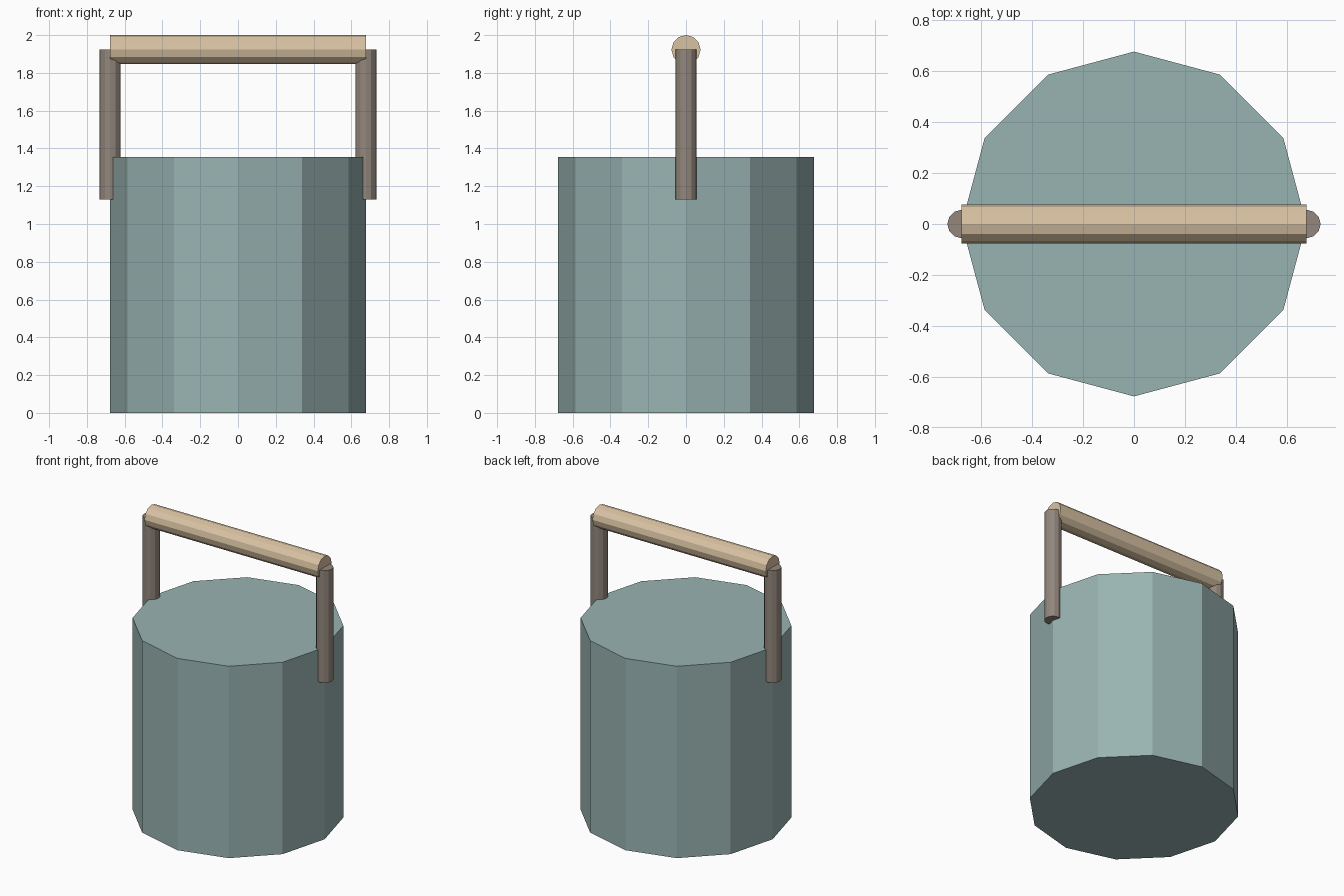
import bpy
from math import pi

cube = bpy.data.objects.get("Cube")
if cube:
    bpy.data.objects.remove(cube, do_unlink=True)


def linear(c):
    c /= 255
    return c / 12.92 if c <= 0.04045 else ((c + 0.055) / 1.055) ** 2.4


def material(name, rgb):
    colour = (*[linear(c) for c in rgb], 1)
    mat = bpy.data.materials.new(name)
    mat.use_nodes = True
    mat.diffuse_color = colour
    bsdf = next(n for n in mat.node_tree.nodes if n.type == "BSDF_PRINCIPLED")
    bsdf.inputs["Base Color"].default_value = colour
    return mat


def rod(name, radius, length, location, mat, rotation=(0, 0, 0)):
    bpy.ops.mesh.primitive_cylinder_add(vertices=12, radius=radius, depth=length,
                                        location=location, rotation=rotation)
    obj = bpy.context.object
    obj.name = name
    obj.data.materials.append(mat)
    return obj


teal = material("grey teal", (153, 180, 178))
brown = material("grey brown", (147, 135, 125))
tan = material("light tan", (216, 194, 162))

RADIUS = 0.677      # body radius, also the handle's half span
BODY_TOP = 1.355
GRIP_Z = 1.923

# Solid twelve-sided body
rod("body", RADIUS, BODY_TOP, (0, 0, BODY_TOP / 2), teal)

# Upright arms set half into the body wall
ARM_BOTTOM = 1.13
for side, name in ((1, "left_arm"), (-1, "right_arm")):
    rod(name, 0.056, GRIP_Z - ARM_BOTTOM,
        (side * RADIUS, 0, (GRIP_Z + ARM_BOTTOM) / 2), brown)

# Horizontal grip across the arms
rod("grip", 0.077, 2 * RADIUS, (0, 0, GRIP_Z), tan, (0, pi / 2, 0))
